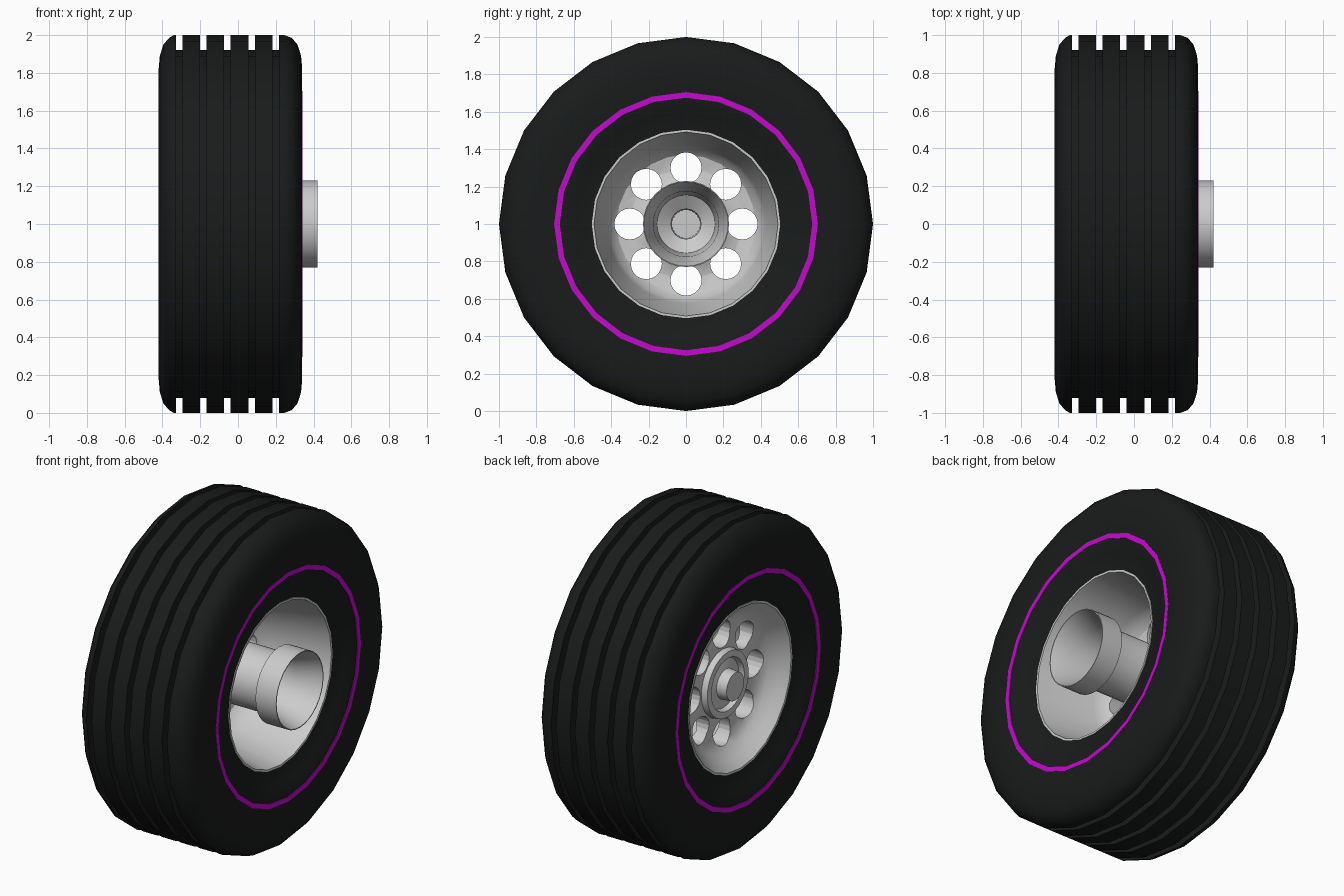
import bpy, bmesh
from math import sin, cos, pi, radians

if "Cube" in bpy.data.objects:
    bpy.data.objects.remove(bpy.data.objects["Cube"])


def material(name, rgb):
    m = bpy.data.materials.new(name)
    m.diffuse_color = (*rgb, 1)
    m.use_nodes = True
    m.node_tree.nodes["Principled BSDF"].inputs["Base Color"].default_value = m.diffuse_color
    return m


def revolve(name, profile, seg, mat=None, closed=True, angle=32):
    """Spin an (x, radius) profile about the wheel axis (x, at z = 1)."""
    bm = bmesh.new()
    rings = []
    for x, r in profile:
        if r < 1e-5:
            rings.append([bm.verts.new((x, 0, 1))] * seg)
        else:
            rings.append([bm.verts.new((x, r * sin(2 * pi * i / seg), 1 + r * cos(2 * pi * i / seg)))
                          for i in range(seg)])
    pairs = list(zip(rings, rings[1:]))
    if closed:
        pairs.append((rings[-1], rings[0]))
    for a, b in pairs:
        for i in range(seg):
            j = (i + 1) % seg
            quad = list(dict.fromkeys((a[i], a[j], b[j], b[i])))
            if len(quad) > 2:
                bm.faces.new(quad)
    bmesh.ops.recalc_face_normals(bm, faces=bm.faces)
    mesh = bpy.data.meshes.new(name)
    bm.to_mesh(mesh)
    bm.free()
    ob = bpy.data.objects.new(name, mesh)
    bpy.context.collection.objects.link(ob)
    if mat:
        mesh.materials.append(mat)
    smooth(ob, angle)
    return ob


def smooth(ob, angle=32):
    bpy.ops.object.select_all(action='DESELECT')
    ob.select_set(True)
    bpy.context.view_layer.objects.active = ob
    bpy.ops.object.shade_smooth_by_angle(angle=radians(angle))


rubber = material("rubber", (0.010, 0.011, 0.011))
magenta = material("magenta_stripe", (0.55, 0.003, 0.61))

# Tyre: one sidewall profile mirrored about the tyre's middle, grooves in the tread
MID = -0.04
side = [(0.325, 0.50), (0.335, 0.55), (0.352, 0.60), (0.372, 0.65), (0.38, 0.69),
        (0.38, 0.82), (0.374, 0.89), (0.355, 0.95), (0.325, 0.985), (0.285, 1.0)]
tread = []
for k in range(5):
    x = 0.20 - k * 0.128
    tread += [(x + 0.017, 1.0), (x + 0.017, 0.92), (x - 0.017, 0.92), (x - 0.017, 1.0)]
left = [(MID - d, r) for d, r in reversed(side)]
left[0] = (-0.34, 1.0)
tyre = revolve("tyre", [(MID + d, r) for d, r in side] + tread + left, 24, rubber)

# Coloured stripe on each sidewall
for label, s in (("outer", 1), ("inner", -1)):
    x = MID + s * 0.374
    revolve("stripe_" + label, [(x, 0.675), (x + s * 0.008, 0.675),
                                (x + s * 0.008, 0.705), (x, 0.705)], 24, magenta)

# Rim: dished barrel with a web near the -x side
rim = revolve("rim", [(0.29, 0.504), (0.29, 0.492), (-0.06, 0.425), (-0.12, 0.405), (-0.155, 0.37),
                      (-0.17, 0.30), (-0.155, 0.23), (-0.12, 0.19), (-0.12, 0.12),
                      (-0.24, 0.12), (-0.25, 0.23), (-0.24, 0.30), (-0.25, 0.37),
                      (-0.275, 0.41), (-0.32, 0.45), (-0.37, 0.492), (-0.37, 0.504)], 24)

# Eight round holes through the web
bm = bmesh.new()
for k in range(8):
    a = k * pi / 4
    rings = [[bm.verts.new((x, 0.30 * sin(a) + 0.083 * sin(t * pi / 10),
                            1 + 0.30 * cos(a) + 0.083 * cos(t * pi / 10))) for t in range(20)]
             for x in (-0.6, 0.2)]
    bm.faces.new(rings[0])
    bm.faces.new(rings[1])
    for t in range(20):
        u = (t + 1) % 20
        bm.faces.new((rings[0][t], rings[0][u], rings[1][u], rings[1][t]))
bmesh.ops.recalc_face_normals(bm, faces=bm.faces)
mesh = bpy.data.meshes.new("hole_cutter")
bm.to_mesh(mesh)
bm.free()
cutter = bpy.data.objects.new("hole_cutter", mesh)
bpy.context.collection.objects.link(cutter)
cut = rim.modifiers.new("holes", 'BOOLEAN')
cut.operation = 'DIFFERENCE'
cut.solver = 'EXACT'
cut.object = cutter
bpy.context.view_layer.objects.active = rim
bpy.ops.object.modifier_apply(modifier=cut.name)
bpy.data.objects.remove(cutter)
smooth(rim)

# Hub: hollow drum on a neck, closed by a stepped boss on the -x side
revolve("hub", [(-0.335, 0), (-0.335, 0.085), (-0.27, 0.09), (-0.255, 0.15), (-0.285, 0.16),
                (-0.285, 0.20), (-0.22, 0.21), (-0.14, 0.20), (-0.10, 0.18), (0.28, 0.18),
                (0.28, 0.23), (0.42, 0.23), (0.42, 0.225), (0.28, 0.175),
                (-0.05, 0.155), (-0.10, 0.08), (-0.25, 0.075), (-0.25, 0)], 32, closed=False)
